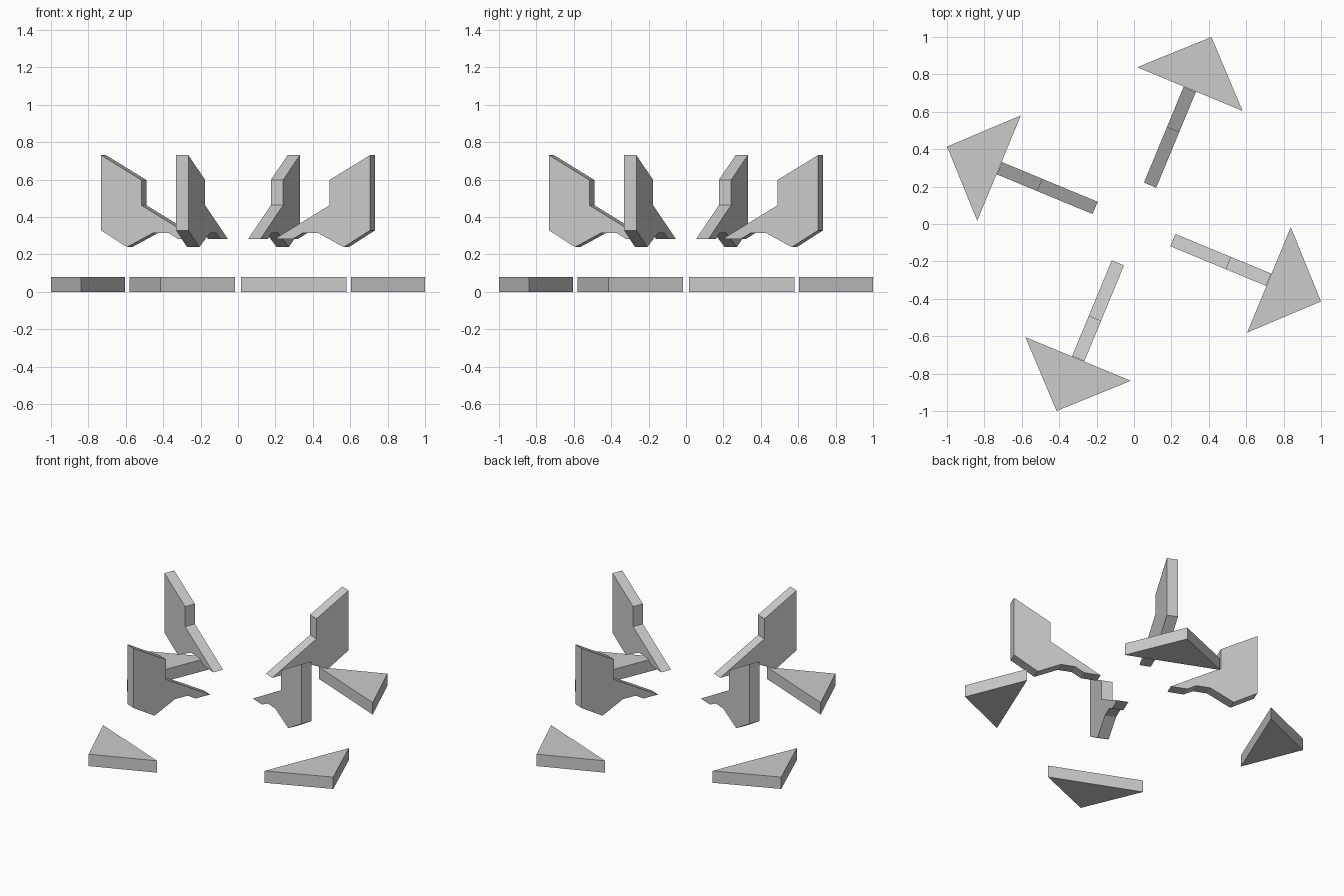
import bpy, bmesh
from math import radians
from mathutils import Matrix

if "Cube" in bpy.data.objects:
    bpy.data.objects.remove(bpy.data.objects["Cube"])

HALF = 0.0355  # half thickness of an upright fin


def prism(name, outline, offset, angle):
    """Extrude a closed outline by offset, then turn it about the z axis."""
    bm = bmesh.new()
    face = bm.faces.new([bm.verts.new(p) for p in outline])
    ext = bmesh.ops.extrude_face_region(bm, geom=[face], use_keep_orig=True)
    moved = [g for g in ext["geom"] if isinstance(g, bmesh.types.BMVert)]
    bmesh.ops.translate(bm, verts=moved, vec=offset)
    bmesh.ops.recalc_face_normals(bm, faces=bm.faces)
    bm.transform(Matrix.Rotation(angle, 4, 'Z'))
    mesh = bpy.data.meshes.new(name)
    bm.to_mesh(mesh)
    bm.free()
    obj = bpy.data.objects.new(name, mesh)
    bpy.context.collection.objects.link(obj)


# Side profile of a fin: (distance from centre, height)
fin = [(0.225, 0.281), (0.33, 0.281), (0.387, 0.314), (0.478, 0.314),
       (0.627, 0.239), (0.779, 0.329), (0.779, 0.731), (0.545, 0.598),
       (0.545, 0.463)]

# Plan of a foot: triangle pointing outwards
foot = [(0.781, -0.305), (1.082, 0), (0.781, 0.305)]

# Four fins and four feet around the centre
for i in range(4):
    a = radians(67.5 + 90 * i)
    prism(f"upright_fin_{i + 1}", [(u, -HALF, z) for u, z in fin], (0, 2 * HALF, 0), a)
    prism(f"triangular_foot_{i + 1}", [(u, v, 0) for u, v in foot], (0, 0, 0.08), a)
